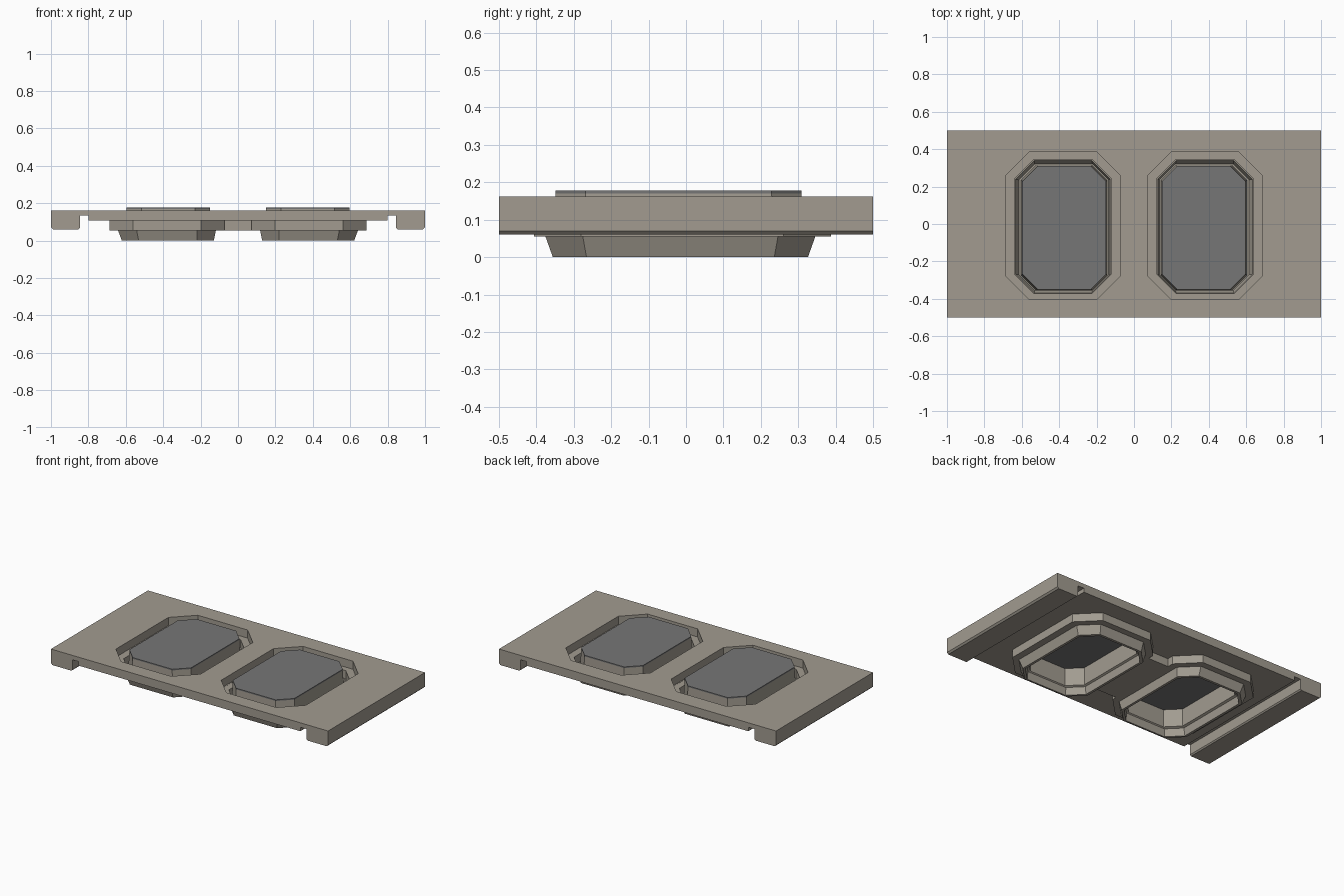
import bpy, bmesh

if "Cube" in bpy.data.objects:
    bpy.data.objects.remove(bpy.data.objects["Cube"])


def material(name, rgb):
    m = bpy.data.materials.new(name)
    m.diffuse_color = (*rgb, 1)
    m.use_nodes = True
    m.node_tree.nodes["Principled BSDF"].inputs["Base Color"].default_value = m.diffuse_color
    return m


TAN = material("warm_grey_metal", (0.36, 0.33, 0.28))
GREY = material("dark_grey_pad", (0.18, 0.18, 0.18))


def finish(bm, name, mat):
    bmesh.ops.recalc_face_normals(bm, faces=bm.faces)
    me = bpy.data.meshes.new(name)
    bm.to_mesh(me)
    bm.free()
    me.materials.append(mat)
    ob = bpy.data.objects.new(name, me)
    bpy.context.collection.objects.link(ob)
    return ob


def octagon(bm, cx, cy, hx, hy, c, z):
    pts = [(hx, hy - c), (hx - c, hy), (c - hx, hy), (-hx, hy - c),
           (-hx, c - hy), (c - hx, -hy), (hx - c, -hy), (hx, c - hy)]
    return [bm.verts.new((cx + x, cy + y, z)) for x, y in pts]


def loft(name, mat, side, sections, closed=False):
    """Join octagon sections; closed makes a ring, otherwise the ends are capped."""
    bm = bmesh.new()
    loops = [octagon(bm, side * s[0], *s[1:]) for s in sections]
    pairs = list(zip(loops, loops[1:]))
    if closed:
        pairs.append((loops[-1], loops[0]))
    else:
        bm.faces.new(loops[0])
        bm.faces.new(loops[-1])
    for a, b in pairs:
        for i in range(8):
            j = (i + 1) % 8
            bm.faces.new((a[i], a[j], b[j], b[i]))
    return finish(bm, name, mat)


def prism(name, mat, profile, y0, y1):
    bm = bmesh.new()
    f = bm.faces.new([bm.verts.new((x, y0, z)) for x, z in profile])
    ext = bmesh.ops.extrude_face_region(bm, geom=[f])["geom"]
    vs = [v for v in ext if isinstance(v, bmesh.types.BMVert)]
    bmesh.ops.translate(bm, verts=vs, vec=(0, y1 - y0, 0))
    return finish(bm, name, mat)


# Base plate: slab with side rails and grooves
half = [(0.80, 0.107), (0.80, 0.133), (0.845, 0.133), (0.845, 0.068),
        (0.852, 0.06), (0.99, 0.06), (1.0, 0.07), (1.0, 0.162)]
profile = half + [(-x, z) for x, z in reversed(half)]
plate = prism("base_plate", TAN, profile, -0.5, 0.5)

# Two octagonal openings through the plate
for side in (-1, 1):
    cutter = loft("opening_cutter", TAN, side,
                  [(0.38, -0.01, 0.305, 0.395, 0.125, 0.02),
                   (0.38, -0.01, 0.305, 0.395, 0.125, 0.3)])
    cutter.hide_render = True
    mod = plate.modifiers.new("opening", "BOOLEAN")
    mod.operation = "DIFFERENCE"
    mod.solver = "EXACT"
    mod.object = cutter
    bpy.context.view_layer.objects.active = plate
    bpy.ops.object.modifier_apply(modifier=mod.name)
    bpy.data.objects.remove(cutter)

# Bridge between the collars, under the plate
prism("collar_bridge", TAN,
      [(-0.08, 0.055), (0.08, 0.055), (0.08, 0.11), (-0.08, 0.11)], -0.25, 0.22)

for side, tag in ((-1, "left"), (1, "right")):
    # Collar with a ledge below the opening
    loft(tag + "_collar", TAN, side, [
        (0.38, -0.01, 0.307, 0.397, 0.126, 0.055),
        (0.38, -0.01, 0.307, 0.397, 0.126, 0.109),
        (0.38, -0.0125, 0.256, 0.358, 0.10, 0.109),
        (0.38, -0.0125, 0.256, 0.358, 0.10, 0.055)], closed=True)
    # Tapered channel that carries the pad
    loft(tag + "_channel", TAN, side, [
        (0.38, -0.015, 0.262, 0.361, 0.10, 0.056),
        (0.375, -0.015, 0.246, 0.341, 0.09, 0.0),
        (0.375, -0.018, 0.230, 0.328, 0.085, 0.0),
        (0.374, -0.02, 0.224, 0.322, 0.08, 0.05),
        (0.373, -0.02, 0.211, 0.316, 0.08, 0.056),
        (0.373, -0.02, 0.211, 0.316, 0.08, 0.170),
        (0.373, -0.02, 0.2225, 0.329, 0.08, 0.170),
        (0.374, -0.02, 0.229, 0.334, 0.08, 0.02),
        (0.376, -0.018, 0.240, 0.338, 0.085, 0.02),
        (0.38, -0.015, 0.253, 0.355, 0.10, 0.056)], closed=True)
    # Grey pad plate on top, also seen from below
    loft(tag + "_pad", GREY, side, [
        (0.373, -0.02, 0.2225, 0.329, 0.08, 0.170),
        (0.373, -0.02, 0.2225, 0.329, 0.08, 0.178)])
